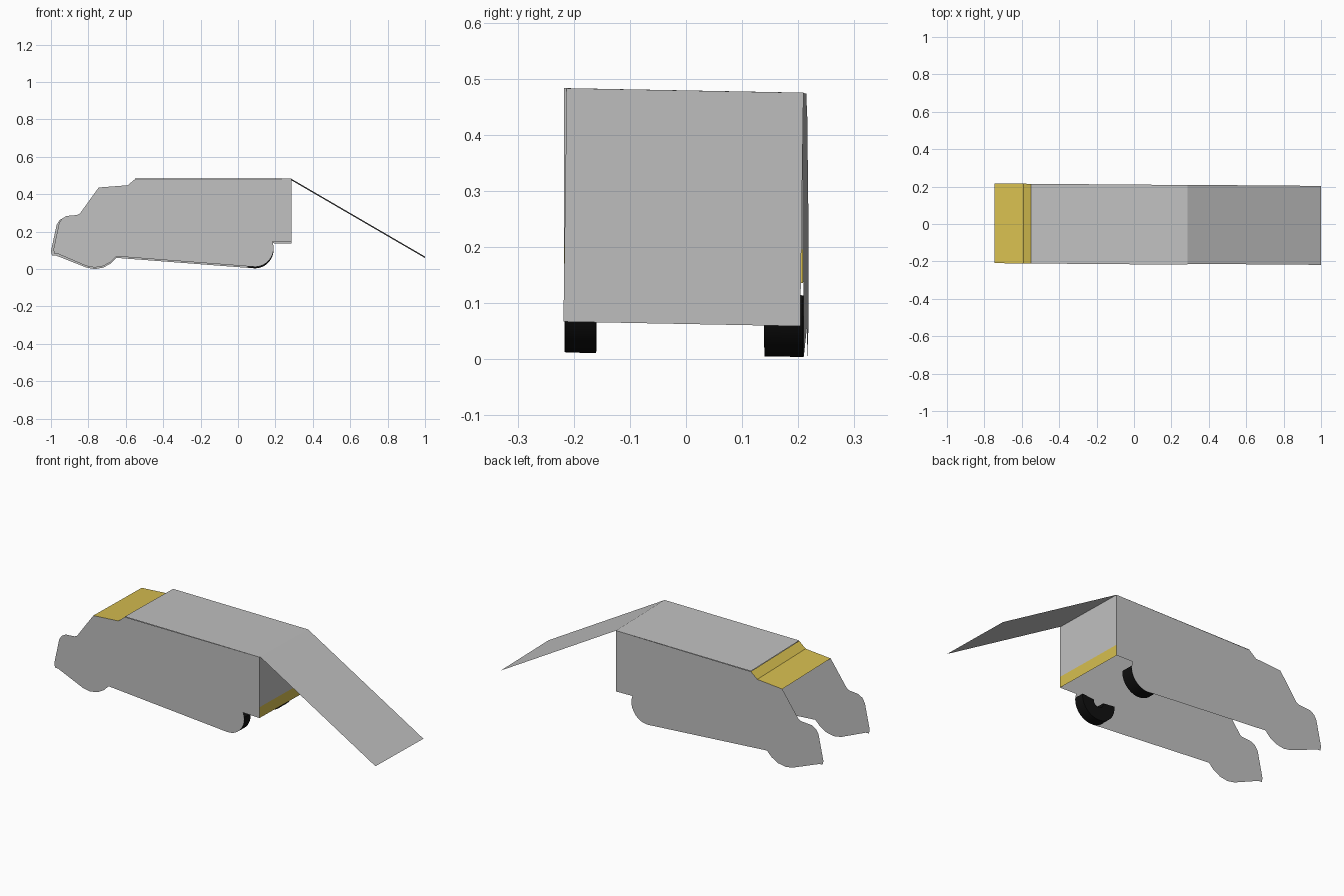
import bpy
from math import cos, sin, pi

old = bpy.data.objects.get("Cube")
if old:
    bpy.data.objects.remove(old, do_unlink=True)


def material(name, colour):
    m = bpy.data.materials.new(name)
    m.use_nodes = True
    m.diffuse_color = (*colour, 1)
    m.node_tree.nodes["Principled BSDF"].inputs["Base Color"].default_value = (*colour, 1)
    return m


GREY = material("light grey", (0.53, 0.53, 0.53))
YELLOW = material("mustard yellow", (0.68, 0.52, 0.08))
BLACK = material("tyre black", (0.005, 0.005, 0.005))


def lean(x, y, z):
    # the whole shell is slightly rolled and yawed
    return (x, y - 0.008 * (x + 0.3), z - 0.019 * y)


def add(name, verts, faces, mat):
    me = bpy.data.meshes.new(name)
    me.from_pydata([lean(*v) for v in verts], [], faces)
    me.materials.append(mat)
    ob = bpy.data.objects.new(name, me)
    bpy.context.collection.objects.link(ob)
    return ob


def panel(name, start, end, mat, y0=-0.213, y1=0.213):
    # flat strip across the body between two (x, z) points
    (xa, za), (xb, zb) = start, end
    return add(name, [(xa, y0, za), (xb, y0, zb), (xb, y1, zb), (xa, y1, za)],
               [(0, 1, 2, 3)], mat)


# Side silhouettes: rounded rear wheel bulge, front wheel bulge, bonnet, cab
WX, WZ, R = 0.09, 0.108, 0.1
bulge = [(WX + R * cos(a), WZ + R * sin(a))
         for a in [0.35 - i * (pi / 2 + 0.45) / 12 for i in range(13)]]
outline = [(0.285, 0.479), (0.285, 0.14)] + bulge + [
    (-0.65, 0.064), (-0.68, 0.034), (-0.72, 0.012), (-0.765, 0.004),
    (-0.81, 0.012), (-0.975, 0.077), (-0.995, 0.078), (-1.0, 0.1),
    (-0.97, 0.24), (-0.955, 0.265), (-0.93, 0.28), (-0.86, 0.285),
    (-0.845, 0.293), (-0.745, 0.432), (-0.59, 0.444), (-0.55, 0.477)]
for name, y in (("left_side", 0.213), ("right_side", -0.213)):
    nose = 0.013 if y < 0 else 0
    pts = [(x + (nose if x < -0.9 else 0), y, z) for x, z in outline]
    order = list(range(len(pts)))
    add(name, pts, [order if y < 0 else order[::-1]], GREY)

# Roof, cab top and the riser between them
panel("cargo_roof", (-0.55, 0.479), (0.285, 0.479), GREY)
panel("cab_roof", (-0.745, 0.432), (-0.59, 0.444), YELLOW)
panel("roof_riser", (-0.59, 0.444), (-0.55, 0.477), YELLOW)

# Rear wall with a coloured lower band
panel("rear_wall", (0.285, 0.479), (0.285, 0.2), GREY)
panel("rear_band", (0.285, 0.2), (0.285, 0.14), YELLOW)

# Large sloping flap hinged at the top of the rear wall
panel("rear_flap", (0.285, 0.479), (1.0, 0.063), GREY, -0.208, 0.214)


# Rear half wheels with a hub opening
def half_wheel(name, y0, y1, n=24):
    verts, faces = [], []
    for i in range(n + 1):
        a = pi - 0.1 + i * (pi + 0.2) / n
        for r, y in ((R, y0), (R, y1), (0.03, y1), (0.03, y0)):
            verts.append((WX + r * cos(a), y, WZ + r * sin(a)))
    for i in range(n):
        for k in range(4):
            j = (k + 1) % 4
            faces.append((4 * i + k, 4 * i + j, 4 * i + 4 + j, 4 * i + 4 + k))
    faces += [(3, 2, 1, 0), tuple(4 * n + k for k in range(4))]
    ob = add(name, verts, faces, BLACK)
    bpy.context.view_layer.objects.active = ob
    bpy.ops.object.select_all(action='DESELECT')
    ob.select_set(True)
    bpy.ops.object.shade_smooth_by_angle()


half_wheel("right_rear_wheel", -0.212, -0.157)
half_wheel("left_rear_wheel", 0.143, 0.212)
